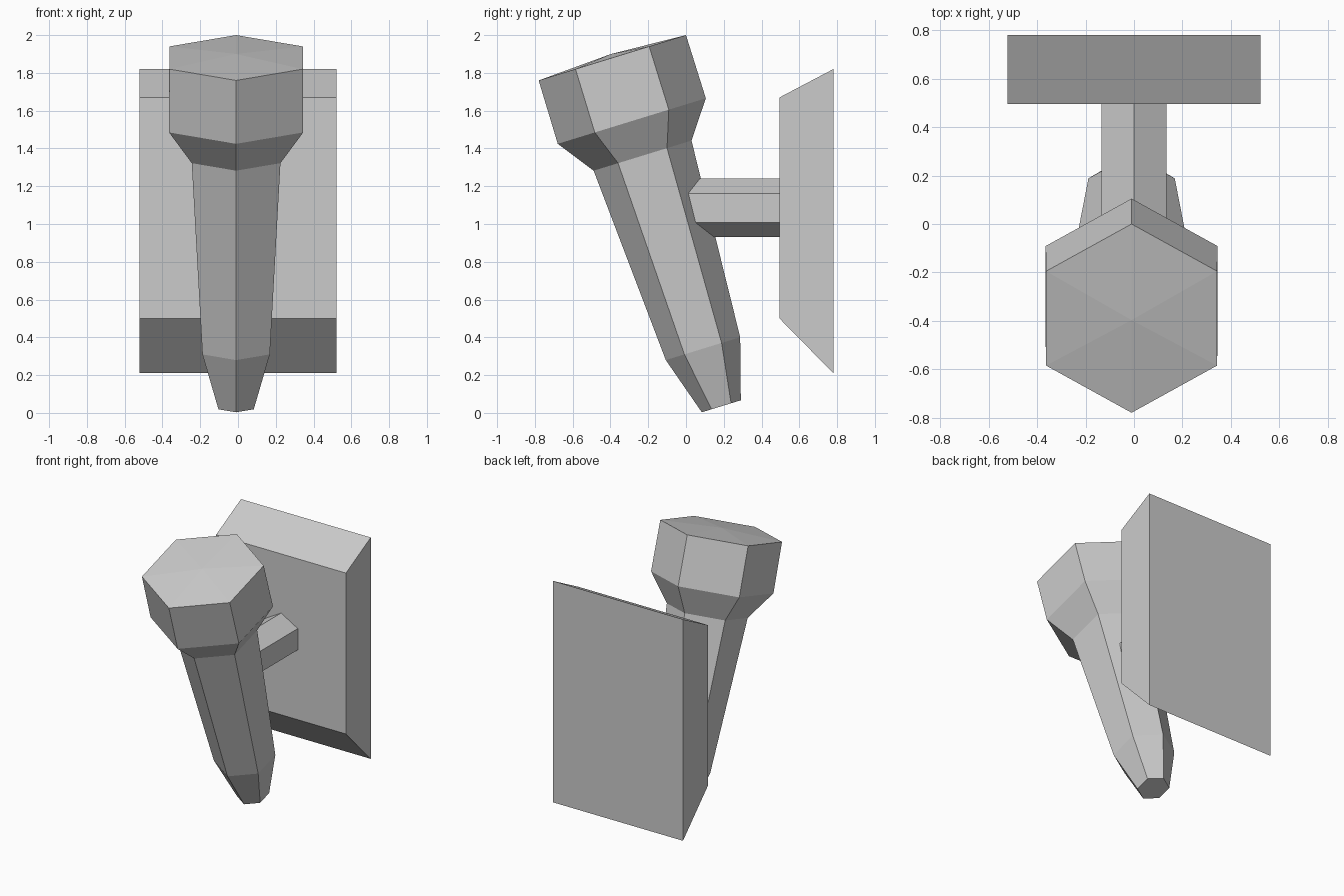
import bpy, bmesh
from math import sin, cos, pi, atan2
from mathutils import Vector

if "Cube" in bpy.data.objects:
    bpy.data.objects.remove(bpy.data.objects["Cube"])


def finish(name, bm):
    bmesh.ops.recalc_face_normals(bm, faces=bm.faces[:])
    mesh = bpy.data.meshes.new(name)
    bm.to_mesh(mesh)
    bm.free()
    obj = bpy.data.objects.new(name, mesh)
    bpy.context.collection.objects.link(obj)
    return obj


def ring(bm, center, radius, across):
    """Hexagon in the plane of the x axis and 'across', corner along 'across'."""
    side = Vector((1, 0, 0))
    return [bm.verts.new(Vector(center) + radius * (cos(i * pi / 3) * across + sin(i * pi / 3) * side))
            for i in range(6)]


def bridge(bm, a, b):
    n = len(a)
    for i in range(n):
        j = (i + 1) % n
        bm.faces.new((a[i], a[j], b[j], b[i]))


# Tilted torch: hexagonal rings (y, z, radius) from top to tip
tilt = atan2(0.24, 0.78)
across = Vector((0, cos(tilt), sin(tilt)))
profile = [(-0.39, 1.88, 0.408), (-0.287, 1.545, 0.41), (-0.23, 1.362, 0.271),
           (0.09, 0.34, 0.206), (0.187, 0.035, 0.108)]
bm = bmesh.new()
rings = [ring(bm, (-0.01, y, z), r, across) for y, z, r in profile]
for a, b in zip(rings, rings[1:]):
    bridge(bm, a, b)
apex = bm.verts.new((-0.01, -0.397, 1.9))
for i in range(6):
    bm.faces.new((rings[0][i], rings[0][(i + 1) % 6], apex))
bm.faces.new(rings[-1])
finish("torch", bm)

# Hexagonal arm running from inside the torch to the plate
bm = bmesh.new()
ends = [ring(bm, (0, y, 1.085), 0.155, Vector((0, 0, 1))) for y in (-0.05, 0.495)]
bridge(bm, *ends)
for e in ends:
    bm.faces.new(e)
finish("arm", bm)

# Wall plate: side profile (y, z) with sloped top and bottom, extruded in x
bm = bmesh.new()
sides = [[bm.verts.new((x, y, z)) for y, z in
          ((0.495, 0.5), (0.78, 0.21), (0.78, 1.82), (0.495, 1.67))] for x in (-0.522, 0.522)]
bridge(bm, *sides)
for s in sides:
    bm.faces.new(s)
finish("wall_plate", bm)
